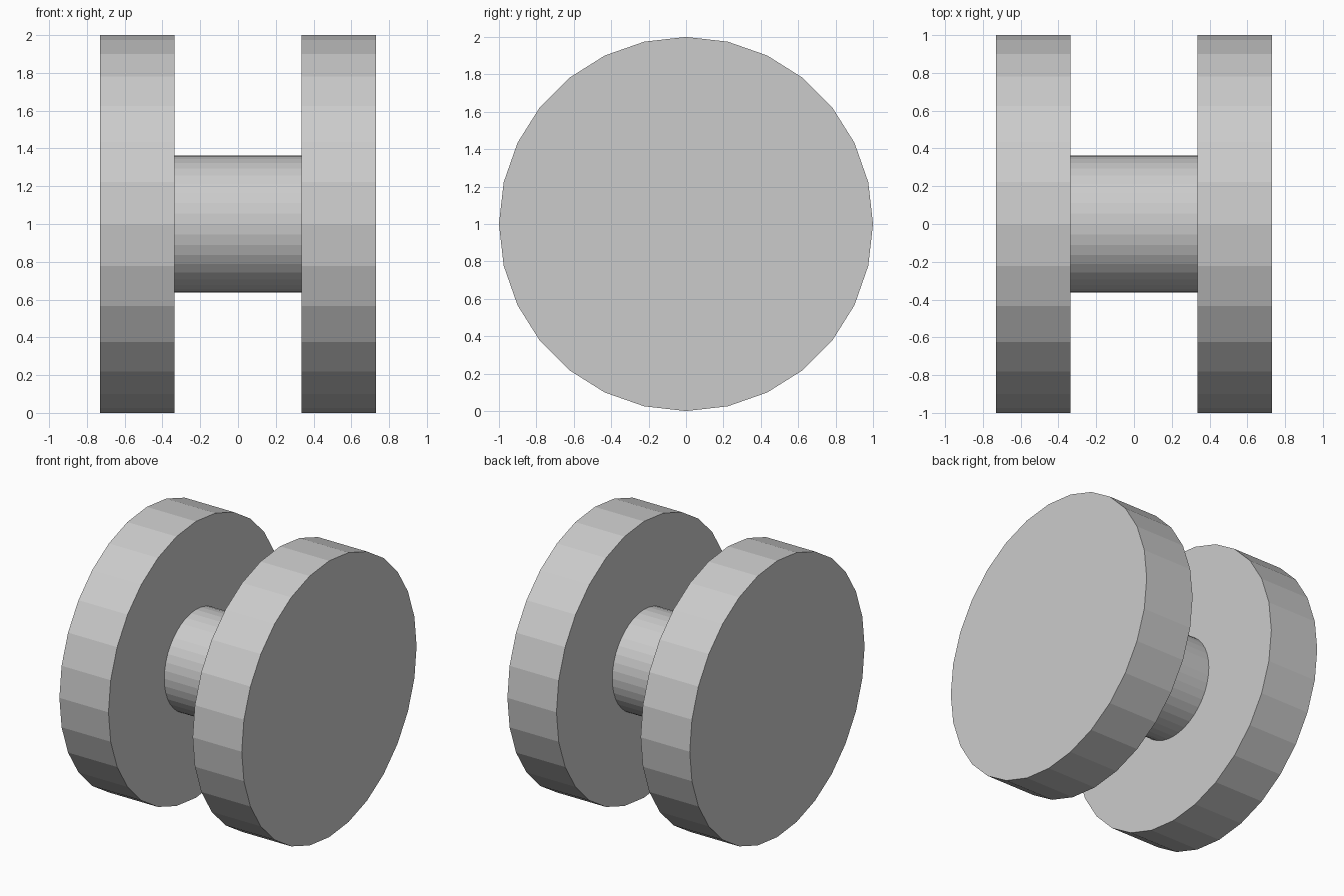
import bpy
from math import pi

if "Cube" in bpy.data.objects:
    bpy.data.objects.remove(bpy.data.objects["Cube"])

CENTRE_Z = 1.0


def disc(name, x0, x1, radius, sides):
    """Flat-faced cylinder lying along x between x0 and x1."""
    bpy.ops.mesh.primitive_cylinder_add(
        vertices=sides, radius=radius, depth=x1 - x0,
        location=((x0 + x1) / 2, 0, CENTRE_Z), rotation=(0, pi / 2, 0))
    obj = bpy.context.object
    obj.name = name
    bpy.ops.object.transform_apply(location=True, rotation=True, scale=True)
    return obj


# Two thick end discs
disc("left_disc", -0.73, -0.337, 1.0, 28)
disc("right_disc", 0.337, 0.73, 1.0, 28)

# Connecting axle, seated just inside the discs
disc("axle", -0.345, 0.345, 0.362, 40)
